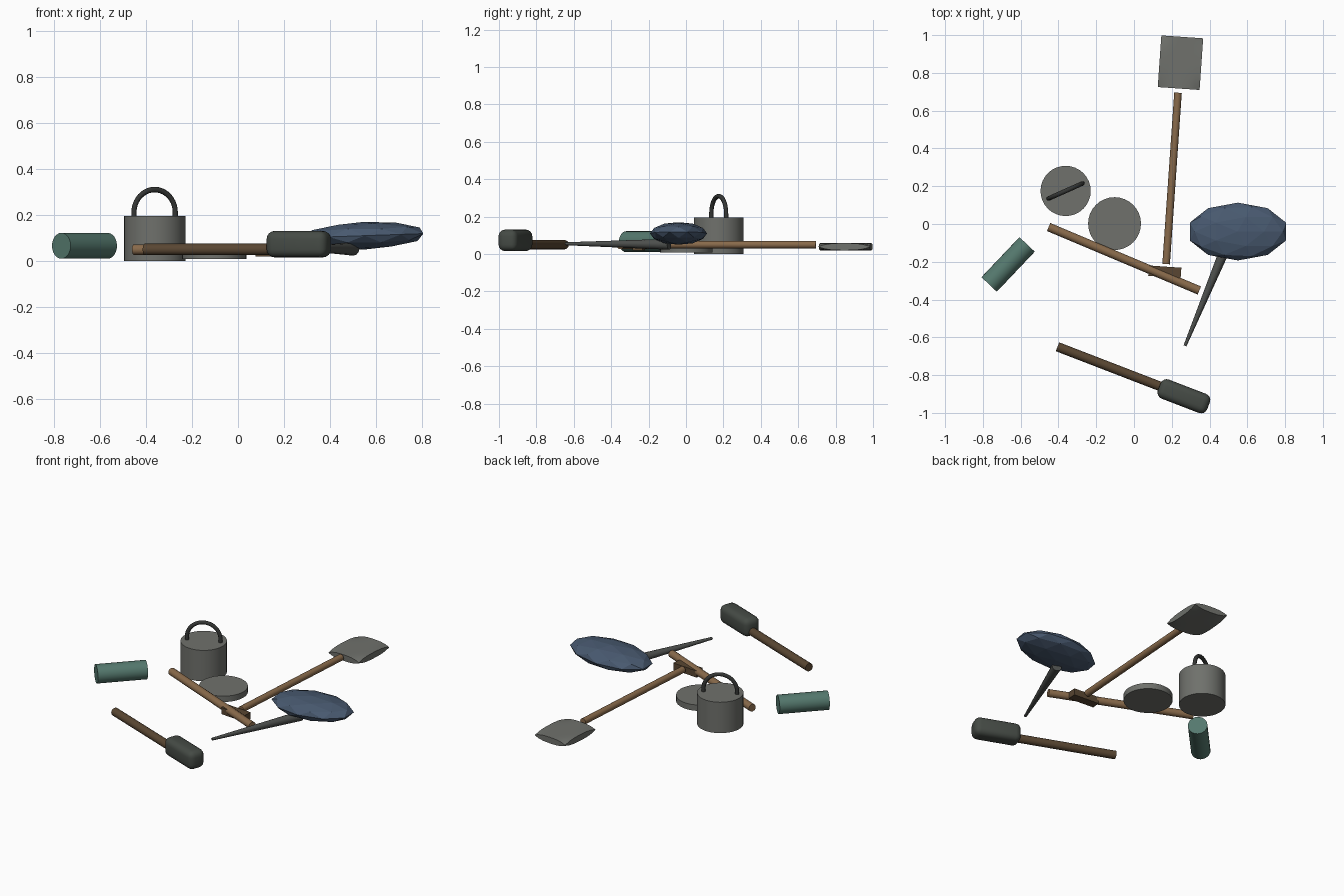
import bpy
import bmesh
import math
from mathutils import Vector, Matrix

old = bpy.data.objects.get("Cube")
if old:
    bpy.data.objects.remove(old, do_unlink=True)


def material(name, r, g, b):
    m = bpy.data.materials.new(name)
    m.use_nodes = True
    m.diffuse_color = (r, g, b, 1)
    m.node_tree.nodes["Principled BSDF"].inputs["Base Color"].default_value = (r, g, b, 1)
    return m


GREY = material("dull grey metal", 0.16, 0.165, 0.15)
DARK = material("dark iron", 0.035, 0.037, 0.035)
STONE = material("dark green stone", 0.06, 0.07, 0.06)
SPIKE = material("spike grey", 0.075, 0.08, 0.075)
LIGHT_WOOD = material("light wood", 0.25, 0.145, 0.07)
DARK_WOOD = material("dark wood", 0.10, 0.062, 0.032)
GREEN = material("green cloth", 0.09, 0.19, 0.155)
BLUE = material("slate blue", 0.065, 0.10, 0.16)


def add(name, bm, mat, smooth=True):
    """Turn a bmesh into a named, coloured object."""
    bmesh.ops.recalc_face_normals(bm, faces=bm.faces[:])
    mesh = bpy.data.meshes.new(name)
    bm.to_mesh(mesh)
    bm.free()
    mesh.materials.append(mat)
    obj = bpy.data.objects.new(name, mesh)
    bpy.context.collection.objects.link(obj)
    if smooth:
        bpy.ops.object.select_all(action='DESELECT')
        bpy.context.view_layer.objects.active = obj
        obj.select_set(True)
        bpy.ops.object.shade_smooth_by_angle(angle=math.radians(40))
    return obj


def rod(name, start, end, r1, r2, mat, sides=24):
    """Round bar or cone between two points."""
    a, b = Vector(start), Vector(end)
    axis = b - a
    place = Matrix.Translation((a + b) / 2) @ axis.to_track_quat('Z', 'Y').to_matrix().to_4x4()
    bm = bmesh.new()
    bmesh.ops.create_cone(bm, cap_ends=True, segments=sides, radius1=r1, radius2=r2,
                          depth=axis.length, matrix=place)
    return add(name, bm, mat)


def block(size, bevel=0, cuts=0):
    """Box centred on the origin, optionally rounded or subdivided."""
    bm = bmesh.new()
    bmesh.ops.create_cube(bm, size=1, matrix=Matrix.Diagonal((*size, 1)))
    if bevel:
        bmesh.ops.bevel(bm, geom=bm.edges[:], offset=bevel, segments=4, profile=0.5,
                        affect='EDGES')
    if cuts:
        bmesh.ops.subdivide_edges(bm, edges=bm.edges[:], cuts=cuts, use_grid_fill=True)
    return bm


def place(obj, location, turn):
    obj.location = location
    obj.rotation_euler.z = math.radians(turn)


# Pot with bail handle, and its loose lid
POT = Vector((-0.362, 0.175, 0))
rod("pot_body", POT, POT + Vector((0, 0, 0.195)), 0.133, 0.133, GREY, 32)
rod("pot_lid", (-0.103, 0.002, 0.008), (-0.103, 0.002, 0.045), 0.14, 0.14, GREY, 32)

curve = bpy.data.curves.new("pot_handle", 'CURVE')
curve.dimensions = '3D'
curve.bevel_depth = 0.012
curve.bevel_resolution = 2
curve.use_fill_caps = True
path = [(0.098, 0.185)]
path += [(0.098 * math.cos(t * math.pi / 20), 0.212 + 0.098 * math.sin(t * math.pi / 20))
         for t in range(21)]
path += [(-0.098, 0.185)]
spline = curve.splines.new('POLY')
spline.points.add(len(path) - 1)
for p, (x, z) in zip(spline.points, path):
    p.co = (x, 0, z, 1)
curve.materials.append(DARK)
handle = bpy.data.objects.new("pot_handle", curve)
bpy.context.collection.objects.link(handle)
place(handle, POT, 24)

# Cloth roll
rod("cloth_roll", (-0.767, -0.32, 0.066), (-0.566, -0.108, 0.066), 0.056, 0.056, GREEN)

# Loose pole
rod("loose_pole", (-0.452, -0.016, 0.049), (0.346, -0.352, 0.049), 0.023, 0.023, LIGHT_WOOD, 16)

# Shovel: shaft, cross grip and cushion-shaped blade with pinched corners
rod("shovel_shaft", (0.17, -0.212, 0.05), (0.233, 0.695, 0.05), 0.02, 0.02, LIGHT_WOOD, 16)
grip = add("shovel_grip", block((0.172, 0.055, 0.042)), DARK_WOOD)
place(grip, (0.163, -0.253, 0.041), -4)

bm = block((0.222, 0.274, 0.038), cuts=7)
for v in bm.verts:
    u, w = abs(v.co.x) / 0.111, abs(v.co.y) / 0.137
    v.co.z *= 1 - 0.9 * (u * w) ** 3
blade = add("shovel_blade", bm, GREY)
place(blade, (0.246, 0.854, 0.039), -4)

# Mallet: shaft and rounded head
rod("mallet_shaft", (-0.405, -0.65, 0.05), (0.16, -0.868, 0.05), 0.025, 0.025, DARK_WOOD, 16)
head = add("mallet_head", block((0.28, 0.108, 0.115), bevel=0.035), STONE)
place(head, (0.264, -0.912, 0.073), -21)

# Faceted bundle resting on a spike
rod("spike", (0.27, -0.645, 0.055), (0.5, -0.09, 0.052), 0.008, 0.029, SPIKE, 12)
bm = bmesh.new()
bmesh.ops.create_icosphere(bm, subdivisions=2, radius=1,
                           matrix=Matrix.Diagonal((0.268, 0.153, 0.06, 1)))
bundle = add("bundle", bm, BLUE, smooth=False)
bundle.location = (0.55, -0.04, 0.11)
bundle.rotation_euler.y = math.radians(-2)
